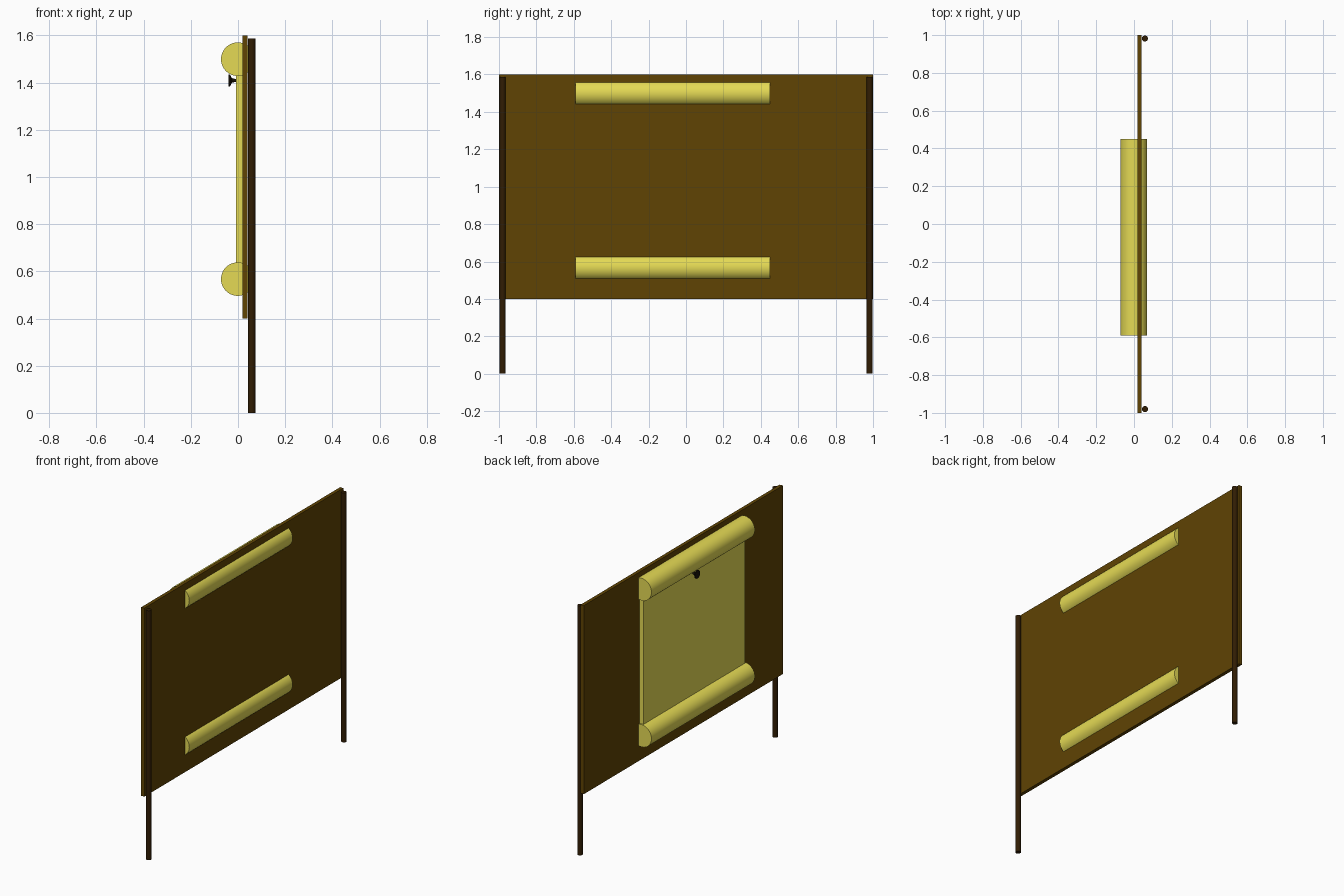
import bpy, bmesh, math
from mathutils import Matrix, Vector

if "Cube" in bpy.data.objects:
    bpy.data.objects.remove(bpy.data.objects["Cube"])


def material(name, rgb):
    m = bpy.data.materials.new(name)
    m.diffuse_color = (*rgb, 1)
    m.use_nodes = True
    m.node_tree.nodes["Principled BSDF"].inputs["Base Color"].default_value = m.diffuse_color
    return m


wood = material("brown wood", (0.115, 0.057, 0.001))
dark = material("dark wood", (0.030, 0.012, 0.001))
paper = material("parchment yellow", (0.78, 0.70, 0.09))
black = material("black", (0.009, 0.006, 0.002))


def finish(name, bm, mat, smooth=False):
    bmesh.ops.recalc_face_normals(bm, faces=bm.faces)
    me = bpy.data.meshes.new(name)
    bm.to_mesh(me)
    bm.free()
    ob = bpy.data.objects.new(name, me)
    bpy.context.collection.objects.link(ob)
    me.materials.append(mat)
    if smooth:
        bpy.ops.object.select_all(action='DESELECT')
        ob.select_set(True)
        bpy.context.view_layer.objects.active = ob
        bpy.ops.object.shade_smooth_by_angle(angle=math.radians(35))
    return ob


def box(name, lo, hi, mat):
    lo, hi = Vector(lo), Vector(hi)
    bm = bmesh.new()
    bmesh.ops.create_cube(bm, size=1, matrix=Matrix.Translation((lo + hi) / 2)
                          @ Matrix.Diagonal((*(hi - lo), 1)))
    return finish(name, bm, mat)


def lathe(name, profile, origin, axis, mat, sides=32):
    """Closed solid of (radius, distance) rings turned about an axis."""
    bm = bmesh.new()
    turn = Vector((0, 0, 1)).rotation_difference(Vector(axis)).to_matrix()
    rings = []
    for r, d in profile:
        rings.append([bm.verts.new(Vector(origin) + turn @ Vector(
            (r * math.cos(2 * math.pi * i / sides), r * math.sin(2 * math.pi * i / sides), d)))
            for i in range(sides)])
    for a, b in zip(rings, rings[1:]):
        for i in range(sides):
            j = (i + 1) % sides
            bm.faces.new((a[i], a[j], b[j], b[i]))
    bm.faces.new(rings[0])
    bm.faces.new(rings[-1])
    return finish(name, bm, mat, True)


# board and its two posts
box("board", (0.019, -1, 0.4), (0.041, 1, 1.6), wood)
for side, y in (("front", -0.980), ("back", 0.982)):
    lathe(side + "_post", [(0.016, 0), (0.016, 1.587)], (0.058, y, 0), (0, 0, 1), dark, 16)

# scroll: flat sheet with a roll at each end
box("scroll_sheet", (-0.009, -0.58, 0.57), (0.019, 0.44, 1.5), paper)
for place, z in (("top", 1.499), ("bottom", 0.567)):
    lathe(place + "_roll", [(0.071, 0), (0.071, 1.04)], (-0.001, -0.59, z), (0, 1, 0), paper, 48)

# push pin
lathe("push_pin", [(0.026, 0), (0.026, 0.006), (0.010, 0.014), (0.007, 0.025), (0.007, 0.034)],
      (-0.04, -0.06, 1.409), (1, 0, 0), black, 20)
